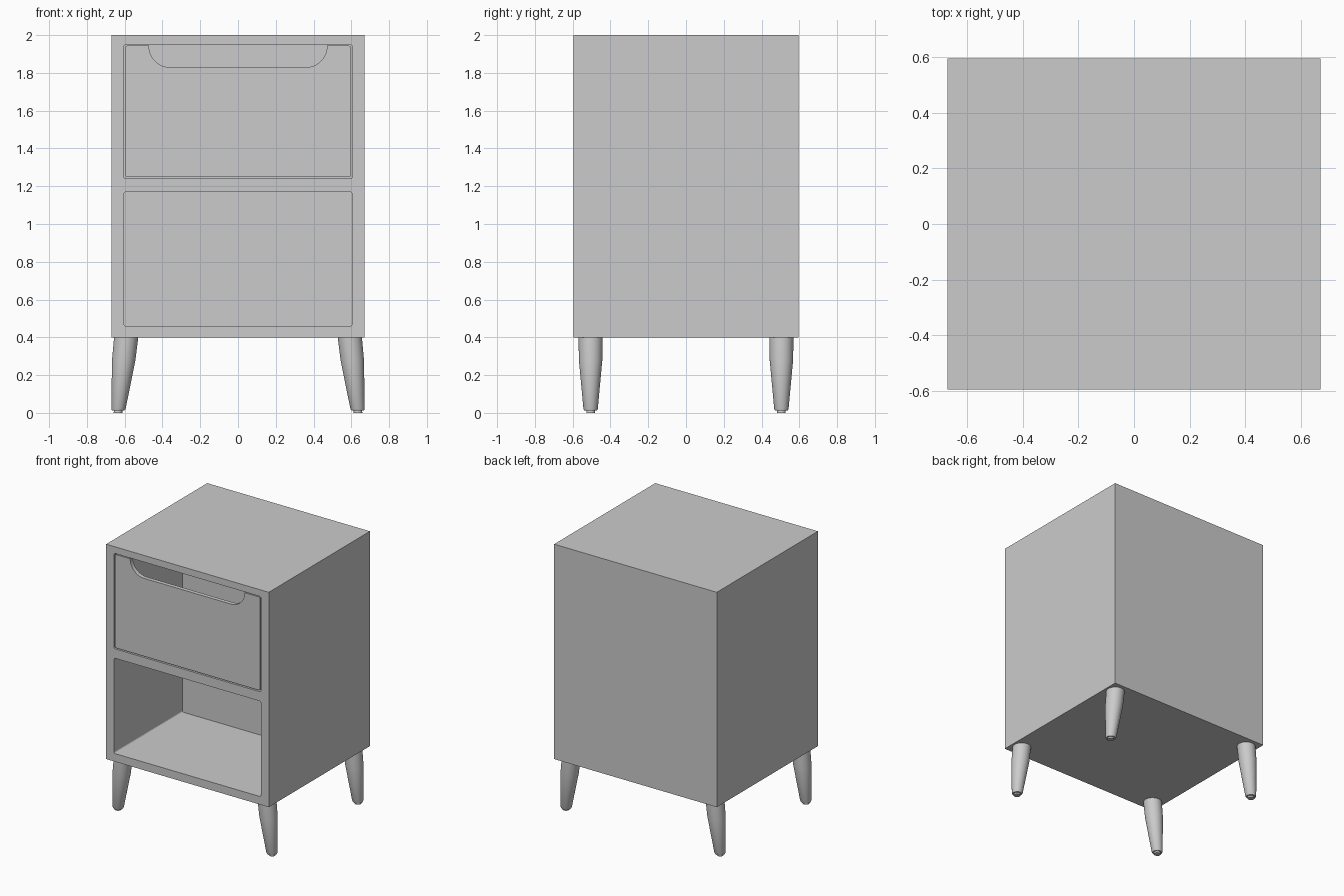
import bpy, bmesh
from math import sin, cos, pi, radians

if "Cube" in bpy.data.objects:
    bpy.data.objects.remove(bpy.data.objects["Cube"])

FRONT, BACK = -0.595, 0.595


def make_object(name, bm):
    bmesh.ops.recalc_face_normals(bm, faces=bm.faces)
    mesh = bpy.data.meshes.new(name)
    bm.to_mesh(mesh)
    bm.free()
    obj = bpy.data.objects.new(name, mesh)
    bpy.context.collection.objects.link(obj)
    return obj


def arc(cx, cz, r, start, end, steps):
    angles = [radians(start + (end - start) * i / steps) for i in range(steps + 1)]
    return [(cx + r * cos(a), cz + r * sin(a)) for a in angles]


def rounded_rect(x, z0, z1, r):
    return (arc(x - r, z1 - r, r, 90, 0, 4) + arc(x - r, z0 + r, r, 0, -90, 4)
            + arc(-x + r, z0 + r, r, 270, 180, 4) + arc(-x + r, z1 - r, r, 180, 90, 4))


def extrude_profile(name, points, y0, y1):
    bm = bmesh.new()
    face = bm.faces.new([bm.verts.new((x, y0, z)) for x, z in points])
    ext = bmesh.ops.extrude_face_region(bm, geom=[face])
    verts = [g for g in ext["geom"] if isinstance(g, bmesh.types.BMVert)]
    bmesh.ops.translate(bm, verts=verts, vec=(0, y1 - y0, 0))
    return make_object(name, bm)


# Cabinet body with two recessed compartments
cabinet = extrude_profile("cabinet", [(-0.67, 0.4), (0.67, 0.4), (0.67, 2.0), (-0.67, 2.0)],
                          FRONT, BACK)
bpy.context.view_layer.objects.active = cabinet
for z0, z1 in ((0.46, 1.17), (1.24, 1.95)):
    cutter = extrude_profile("compartment_cutter", rounded_rect(0.605, z0, z1, 0.012),
                             FRONT - 0.1, 0.21)
    cutter.hide_render = True
    mod = cabinet.modifiers.new("compartment", "BOOLEAN")
    mod.operation = "DIFFERENCE"
    mod.solver = "EXACT"
    mod.object = cutter
    bpy.ops.object.modifier_apply(modifier=mod.name)
    bpy.data.objects.remove(cutter)

# Drawer front with a rounded hand cutout along its top edge
top = 1.944
grip = arc(-0.357, top, 0.115, 180, 270, 12) + arc(0.357, top, 0.115, 270, 360, 12)
extrude_profile("drawer_front", rounded_rect(0.597, 1.249, top, 0.01) + grip,
                FRONT, FRONT + 0.03)


# Splayed tapered legs, each ending in a small glide
def leg(name, sx, sy, sides=32):
    rings = [(0.4, 0.064), (0.28, 0.062), (0.022, 0.038), (0.012, 0.033),
             (0.012, 0.023), (0.0, 0.023)]
    bm = bmesh.new()
    loops = []
    for z, r in rings:
        cx = sx * (0.592 + (0.4 - z) * 0.108)
        loops.append([bm.verts.new((cx + r * cos(2 * pi * i / sides),
                                    sy * 0.505 + r * sin(2 * pi * i / sides), z))
                      for i in range(sides)])
    for a, b in zip(loops, loops[1:]):
        for i in range(sides):
            j = (i + 1) % sides
            bm.faces.new((a[i], a[j], b[j], b[i]))
    bm.faces.new(loops[0])
    bm.faces.new(loops[-1])
    obj = make_object(name, bm)
    bpy.ops.object.select_all(action="DESELECT")
    obj.select_set(True)
    bpy.context.view_layer.objects.active = obj
    bpy.ops.object.shade_smooth_by_angle(angle=radians(30))


for side, sx in (("left", -1), ("right", 1)):
    for end, sy in (("front", -1), ("back", 1)):
        leg(f"{end}_{side}_leg", sx, sy)
